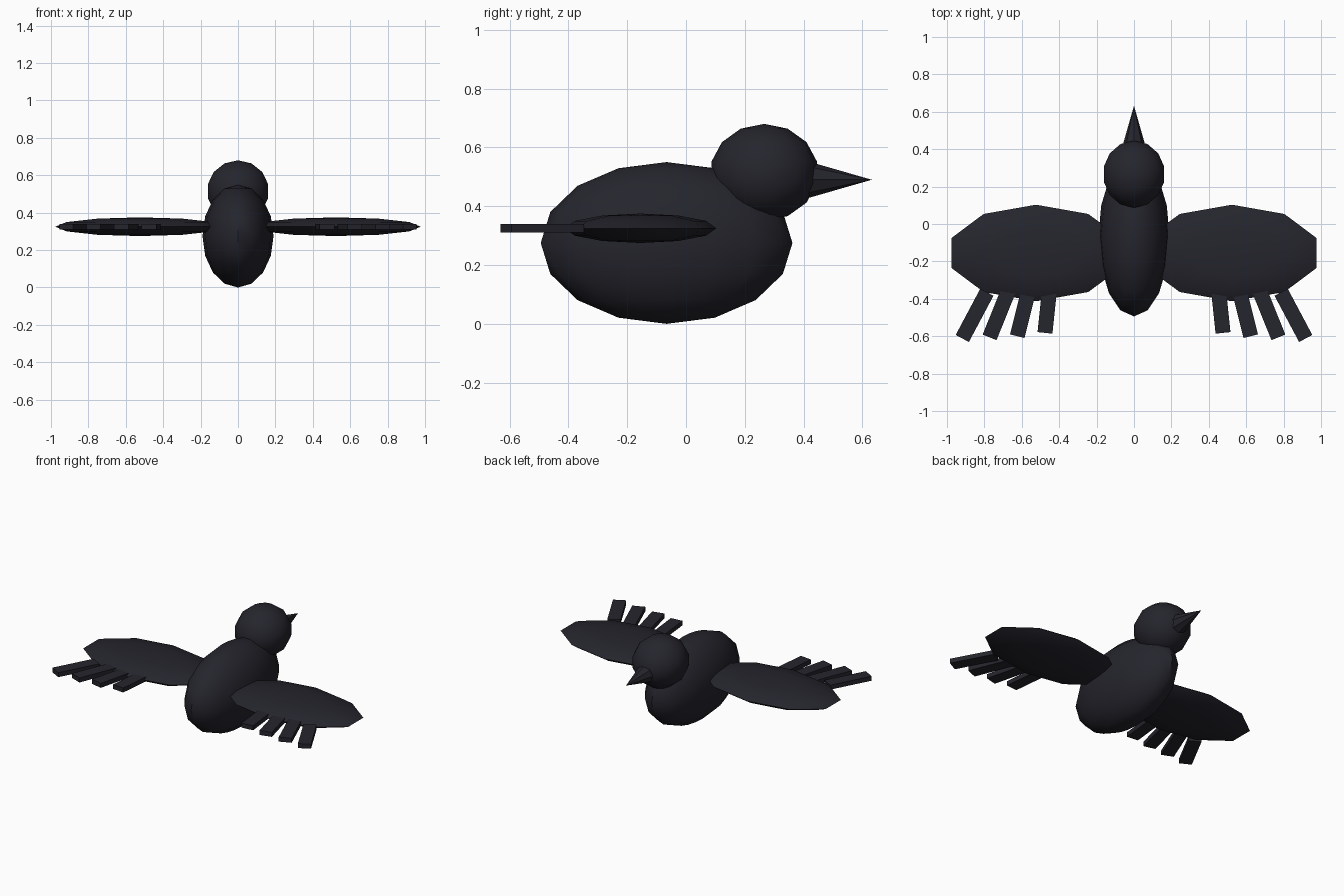
import bpy, math
from mathutils import Vector

if "Cube" in bpy.data.objects:
    bpy.data.objects.remove(bpy.data.objects["Cube"])

# single plumage colour
mat = bpy.data.materials.new("dark_plumage")
mat.diffuse_color = (0.018, 0.018, 0.026, 1)
mat.use_nodes = True
mat.node_tree.nodes["Principled BSDF"].inputs["Base Color"].default_value = mat.diffuse_color


def finish(name, smooth=True):
    ob = bpy.context.object
    ob.name = name
    ob.data.materials.append(mat)
    bpy.ops.object.transform_apply(location=False, rotation=False, scale=True)
    if smooth:
        bpy.ops.object.shade_smooth_by_angle(angle=math.radians(35))
    return ob


def ellipsoid(name, loc, radii, segs, rings, rot=0):
    bpy.ops.mesh.primitive_uv_sphere_add(segments=segs, ring_count=rings, radius=1,
                                         location=loc, rotation=(0, 0, rot))
    bpy.context.object.scale = radii
    return finish(name)


# body and head
ellipsoid("body", (0, -0.066, 0.275), (0.19, 0.428, 0.275), 16, 8)
ellipsoid("head", (0, 0.266, 0.515), (0.17, 0.184, 0.165), 14, 7)

# beak pointing along +y
bpy.ops.mesh.primitive_cone_add(vertices=8, radius1=0.066, radius2=0, depth=0.23,
                                location=(0, 0.517, 0.49),
                                rotation=(-math.pi / 2, 0, 0))
finish("beak", False)

# feathers: outer end x, y and splay angle in degrees
feathers = [(0.476, -0.582, 6), (0.624, -0.6, 14), (0.772, -0.606, 22), (0.918, -0.612, 28)]
LENGTH = 0.28

for side, tag in ((1, "right"), (-1, "left")):
    # flattened wing, vertices on the tips
    ellipsoid("wing_" + tag, (side * 0.524, -0.155, 0.325), (0.476, 0.258, 0.05), 10, 6)
    for i, (x, y, deg) in enumerate(feathers):
        a = math.radians(deg)
        mid = Vector((x, y, 0.325)) + Vector((-math.sin(a), math.cos(a), 0)) * LENGTH / 2
        bpy.ops.mesh.primitive_cube_add(size=1, location=(side * mid.x, mid.y, mid.z),
                                        rotation=(0, 0, side * a))
        bpy.context.object.scale = (0.08, LENGTH, 0.03)
        finish(f"feather_{tag}_{i + 1}", False)
